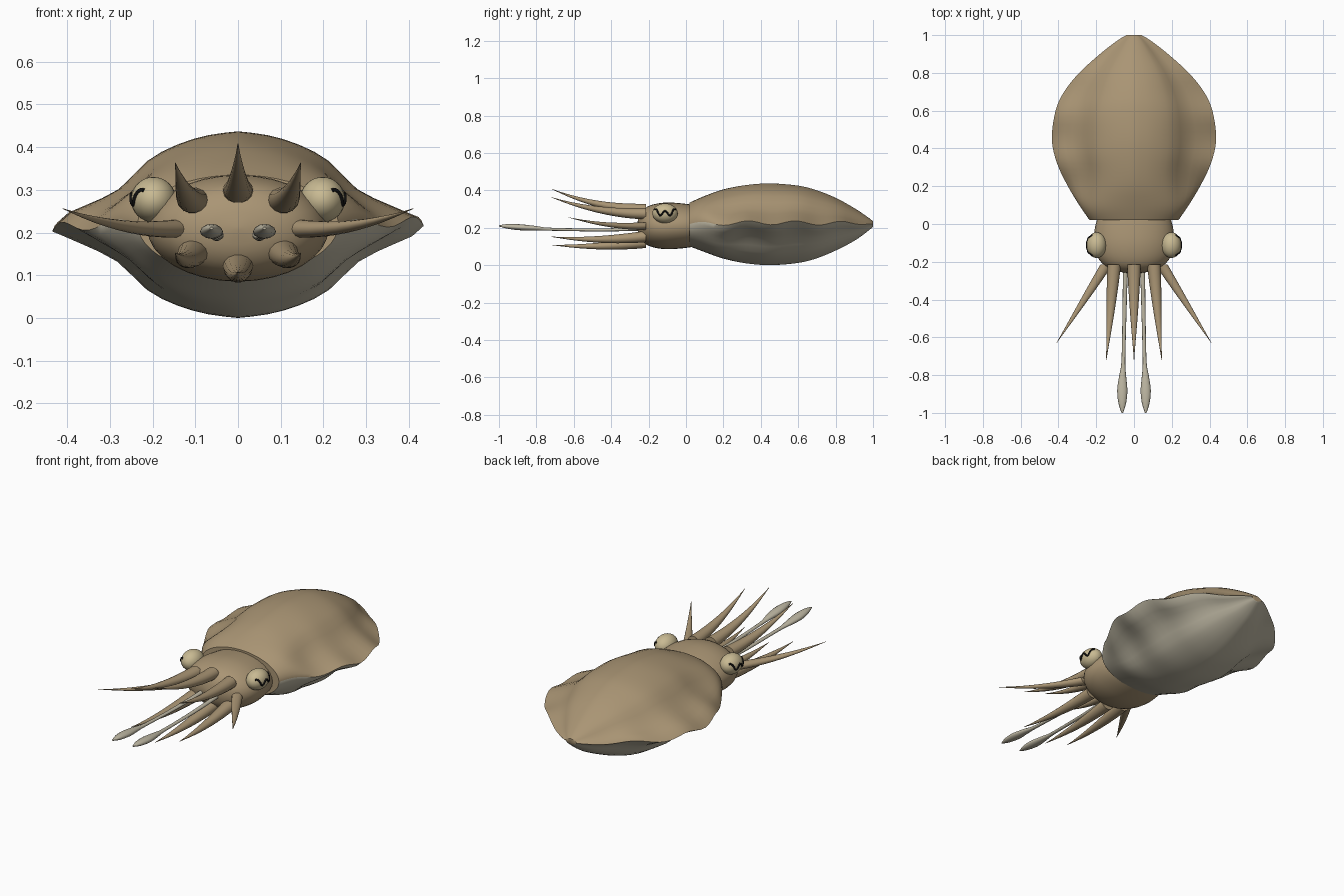
import bpy, bmesh, math
from mathutils import Vector

if "Cube" in bpy.data.objects:
    bpy.data.objects.remove(bpy.data.objects["Cube"])


def material(name, rgb):
    m = bpy.data.materials.new(name)
    m.diffuse_color = (*rgb, 1)
    m.use_nodes = True
    m.node_tree.nodes["Principled BSDF"].inputs["Base Color"].default_value = m.diffuse_color
    return m


TAN = material("tan skin", (0.40, 0.30, 0.175))
PALE = material("pale underside", (0.52, 0.48, 0.37))
CREAM = material("cream eye", (0.58, 0.49, 0.29))
BLACK = material("black pupil", (0.006, 0.006, 0.006))


def spline(pts, steps):
    """Smooth interpolation through tuples of any length."""
    out, n = [], len(pts)
    for i in range(n - 1):
        a, b, c, d = (pts[max(i - 1, 0)], pts[i], pts[i + 1], pts[min(i + 2, n - 1)])
        for s in range(steps):
            t = s / steps
            out.append(tuple(
                q + 0.5 * t * (r - p + t * (2 * p - 5 * q + 4 * r - u + t * (3 * (q - r) + u - p)))
                for p, q, r, u in zip(a, b, c, d)))
    return out + [tuple(pts[-1])]


def loft(name, rings, mats, rule=None, angle=50):
    """Skin equal-length rings, cap both ends, colour faces by rule(ring index, side index)."""
    bm = bmesh.new()
    vs = [[bm.verts.new(p) for p in ring] for ring in rings]
    n = len(rings[0])
    for i in range(len(vs) - 1):
        for j in range(n):
            k = (j + 1) % n
            f = bm.faces.new((vs[i][j], vs[i][k], vs[i + 1][k], vs[i + 1][j]))
            f.material_index = rule(j) if rule else 0
    bm.faces.new(vs[0])
    bm.faces.new(vs[-1])
    bmesh.ops.recalc_face_normals(bm, faces=bm.faces)
    me = bpy.data.meshes.new(name)
    bm.to_mesh(me)
    bm.free()
    ob = bpy.data.objects.new(name, me)
    bpy.context.collection.objects.link(ob)
    for m in mats:
        me.materials.append(m)
    smooth(ob, angle)
    return ob


def smooth(ob, angle=50):
    bpy.ops.object.select_all(action='DESELECT')
    ob.select_set(True)
    bpy.context.view_layer.objects.active = ob
    bpy.ops.object.shade_smooth_by_angle(angle=math.radians(angle))


def ellipse(x, y, z, rx, rz, n=16):
    return [(x + rx * math.cos(2 * math.pi * i / n), y,
             z + rz * math.sin(2 * math.pi * i / n)) for i in range(n)]


# Mantle: stations of y, half width, top z, bottom z
stations = spline([
    (0.02, 0.235, 0.335, 0.10), (0.10, 0.29, 0.37, 0.07), (0.20, 0.35, 0.405, 0.035),
    (0.32, 0.407, 0.428, 0.010), (0.45, 0.435, 0.437, 0.0), (0.60, 0.415, 0.425, 0.012),
    (0.70, 0.37, 0.40, 0.037), (0.80, 0.29, 0.36, 0.078), (0.90, 0.18, 0.305, 0.13),
    (0.97, 0.09, 0.258, 0.18), (1.0, 0.04, 0.235, 0.205)], 4)
# Half section from fin edge to midline: round body with a thin side fin
fin_half = spline([(1, 0.03), (0.85, 0.17), (0.65, 0.38), (0.49, 0.69), (0.33, 0.86),
                   (0.16, 0.96), (0, 1)], 2)
M = len(fin_half) - 1


def mantle_ring(y, w, top, bottom):
    t = min(max((y - 0.02) / 0.3, 0), 1)
    fin = t * t * (3 - 2 * t)
    mid = 0.22
    wave = 0.011 * math.sin(2 * math.pi * (y - 0.02) / 0.25) * min(1, (1 - y) / 0.15)
    half = []
    for i, (u, v) in enumerate(fin_half):
        a = math.pi / 2 * i / M
        half.append((u * fin + math.cos(a) * (1 - fin), v * fin + math.sin(a) * (1 - fin)))
    ring = []
    for sx, sz, seq in ((1, 1, half[:-1]), (-1, 1, half[:0:-1]),
                        (-1, -1, half[:-1]), (1, -1, half[:0:-1])):
        for u, v in seq:
            h = (top - mid) if sz > 0 else (mid - bottom)
            ring.append((sx * u * w, y, mid + sz * v * h + wave * u ** 2))
    return ring


loft("mantle", [mantle_ring(*s) for s in stations], [TAN, PALE],
     lambda j: 1 if j >= 2 * M else 0)

# Head: rounded barrel tucked into the mantle
head = spline([(0.04, 0.19, 0.112), (-0.02, 0.207, 0.12), (-0.10, 0.212, 0.125),
               (-0.17, 0.195, 0.116), (-0.22, 0.155, 0.095), (-0.25, 0.09, 0.056),
               (-0.262, 0.008, 0.005)], 3)
loft("head", [ellipse(0, y, 0.21, rx, rz, 32) for y, rx, rz in head], [TAN])


# Arms: tapered, gently curved cones
def arm(name, base, mid, tip, rx, rz):
    a, m, b = map(Vector, (base, mid, tip))
    c = 2 * m - (a + b) / 2
    rings = []
    for i in range(11):
        t = i / 10
        p = a * (1 - t) ** 2 + c * 2 * t * (1 - t) + b * t * t
        k = max(1 - t ** 1.25, 0.03)
        rings.append(ellipse(p.x, p.y, p.z, rx * k, rz * k, 14))
    loft(name, rings, [TAN])


arm("top_arm", (0, -0.215, 0.298), (0, -0.47, 0.327), (0, -0.72, 0.408), 0.036, 0.031)
arm("bottom_arm", (0, -0.215, 0.122), (0, -0.47, 0.102), (0, -0.72, 0.108), 0.036, 0.031)
for side, s in (("right", 1), ("left", -1)):
    arm(side + "_upper_arm", (s * 0.105, -0.215, 0.275), (s * 0.125, -0.47, 0.297),
        (s * 0.147, -0.72, 0.363), 0.036, 0.031)
    arm(side + "_side_arm", (s * 0.145, -0.215, 0.209), (s * 0.275, -0.42, 0.217),
        (s * 0.41, -0.63, 0.256), 0.033, 0.021)
    arm(side + "_lower_arm", (s * 0.105, -0.215, 0.153), (s * 0.125, -0.47, 0.138),
        (s * 0.147, -0.72, 0.152), 0.036, 0.031)

    # Feeding tentacle: thin stalk ending in a flattened club
    path = spline([(0.045, -0.215, 0.195, 0.013, 0.010), (0.05, -0.45, 0.188, 0.011, 0.008),
                   (0.056, -0.72, 0.192, 0.010, 0.008), (0.06, -0.80, 0.197, 0.018, 0.012),
                   (0.062, -0.88, 0.202, 0.027, 0.016), (0.062, -0.95, 0.207, 0.020, 0.013),
                   (0.062, -1.0, 0.210, 0.004, 0.003)], 3)
    loft(side + "_tentacle", [ellipse(s * x, y, z, rx, rz, 12) for x, y, z, rx, rz in path], [PALE])

    # Eye
    centre, rad = Vector((s * 0.198, -0.112, 0.277)), Vector((0.053, 0.068, 0.053))
    bpy.ops.mesh.primitive_uv_sphere_add(segments=24, ring_count=16, radius=1, location=centre)
    eye = bpy.context.object
    eye.name = side + "_eye"
    eye.scale = rad
    eye.data.materials.append(CREAM)
    smooth(eye)

    # Wavy pupil strip wrapped on the outer face of the eye
    line = spline([(-0.055, 0.022), (-0.045, 0.020), (-0.027, -0.012), (0.0, 0.013),
                   (0.027, -0.012), (0.045, 0.020), (0.055, 0.022)], 4)
    cu = bpy.data.curves.new(side + "_pupil", 'CURVE')
    cu.dimensions = '3D'
    cu.bevel_depth = 0.0048
    cu.bevel_resolution = 1
    cu.use_fill_caps = True
    sp = cu.splines.new('POLY')
    sp.points.add(len(line) - 1)
    for p, (dy, dz) in zip(sp.points, line):
        dx = rad.x * math.sqrt(max(0, 1 - (dy / rad.y) ** 2 - (dz / rad.z) ** 2))
        p.co = (centre.x + s * dx, centre.y + dy, centre.z + dz, 1)
    cu.materials.append(BLACK)
    bpy.context.collection.objects.link(bpy.data.objects.new(side + "_pupil", cu))
